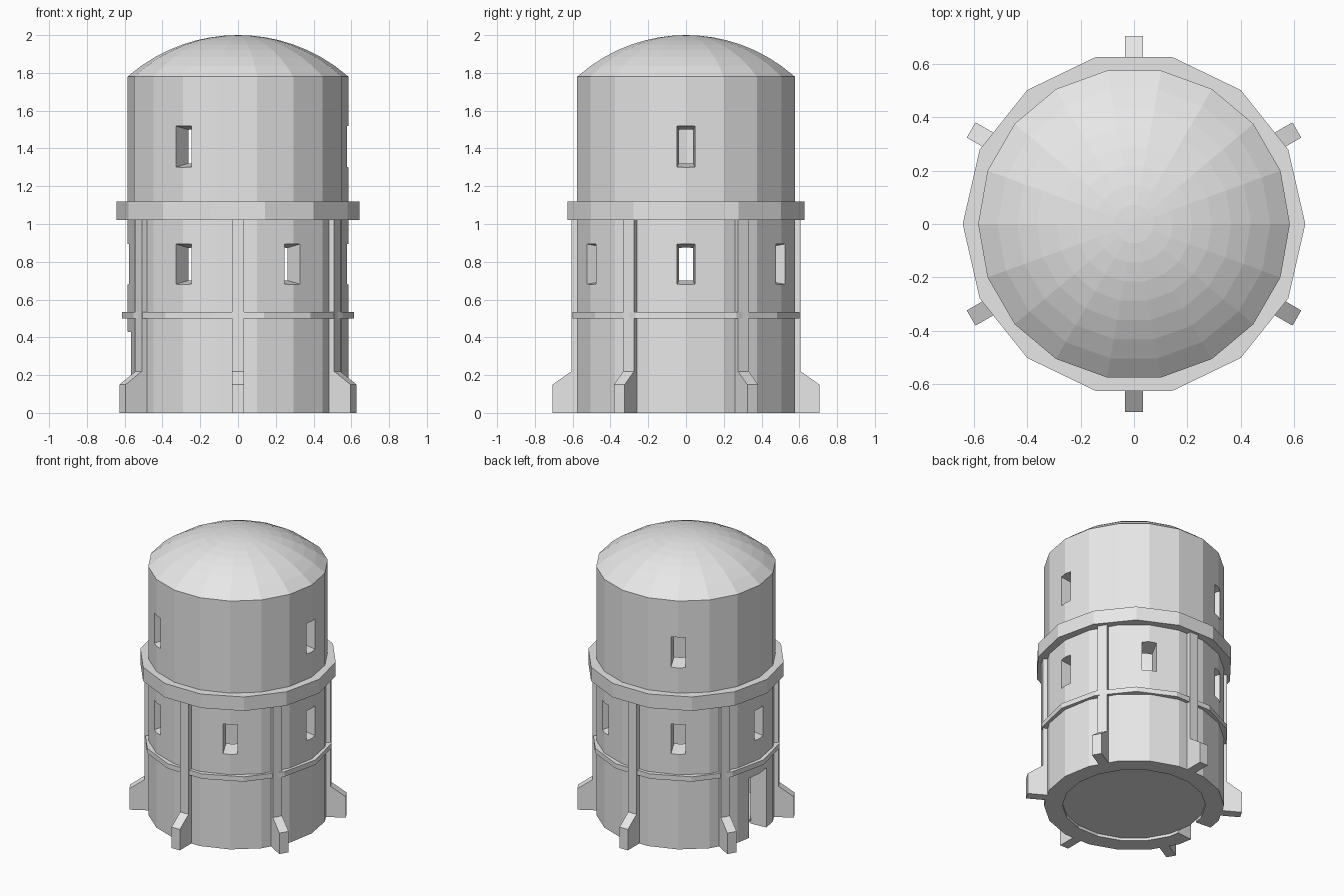
import bpy, bmesh
from math import cos, sin, pi, radians, sqrt
from mathutils import Matrix

cube = bpy.data.objects.get("Cube")
if cube:
    bpy.data.objects.remove(cube, do_unlink=True)

stone = bpy.data.materials.new("pale_grey_stone")
stone.use_nodes = True
stone.diffuse_color = (0.8, 0.8, 0.8, 1)
stone.node_tree.nodes["Principled BSDF"].inputs["Base Color"].default_value = (0.8, 0.8, 0.8, 1)

SIDES, OUTER, INNER = 18, 0.585, 0.465
EAVES, TOP = 1.78, 2.0


def finish(name, bm):
    bmesh.ops.recalc_face_normals(bm, faces=bm.faces)
    mesh = bpy.data.meshes.new(name)
    bm.to_mesh(mesh)
    bm.free()
    mesh.materials.append(stone)
    obj = bpy.data.objects.new(name, mesh)
    bpy.context.collection.objects.link(obj)
    return obj


def lathe(name, profile, sides):
    """Spin a closed (radius, height) profile into a solid of flat sides."""
    bm = bmesh.new()
    rings = []
    for k in range(sides):
        a = 2 * pi * k / sides
        rings.append([bm.verts.new((r * cos(a), r * sin(a), z)) for r, z in profile])
    n = len(profile)
    for k in range(sides):
        p, q = rings[k], rings[(k + 1) % sides]
        for i in range(n):
            j = (i + 1) % n
            bm.faces.new((p[i], q[i], q[j], p[j]))
    bmesh.ops.remove_doubles(bm, verts=bm.verts, dist=1e-5)
    return finish(name, bm)


def band(name, inner, outer, z0, z1, sides):
    return lathe(name, [(inner, z0), (outer, z0), (outer, z1), (inner, z1)], sides)


def add_opening(bm, angle, half_width, z0, z1, splay, floor_splay):
    """Block that narrows towards the inside of the wall."""
    turn = Matrix.Rotation(radians(angle), 4, 'Z')
    loops = []
    for r in (0.4, 0.65):
        s = splay * (OUTER - r) / (OUTER - INNER)
        w, low, high = half_width - s / 2, z0 + s * floor_splay, z1 - s
        loops.append([bm.verts.new(turn @ v) for v in (
            Matrix.Translation((r, -w, low)).to_translation(),
            Matrix.Translation((r, w, low)).to_translation(),
            Matrix.Translation((r, w, high)).to_translation(),
            Matrix.Translation((r, -w, high)).to_translation())])
    a, b = loops
    bm.faces.new(a[::-1])
    bm.faces.new(b)
    for i in range(4):
        j = (i + 1) % 4
        bm.faces.new((a[i], a[j], b[j], b[i]))


# Hollow tower wall
wall = band("tower_wall", INNER, OUTER, 0, EAVES, SIDES)

# Window and door openings cut through the wall
bm = bmesh.new()
for angle in range(0, 360, 60):
    add_opening(bm, angle, 0.048, 0.68, 0.895, 0.02, 1)
for angle in range(0, 360, 120):
    add_opening(bm, angle, 0.048, 1.30, 1.52, 0.02, 1)
add_opening(bm, 180, 0.1, -0.05, 0.43, 0.02, 0)
cutter = finish("opening_cutter", bm)
cutter.hide_render = True

cut = wall.modifiers.new("openings", 'BOOLEAN')
cut.operation = 'DIFFERENCE'
cut.solver = 'EXACT'
cut.object = cutter
bpy.context.view_layer.objects.active = wall
bpy.ops.object.modifier_apply(modifier=cut.name)
bpy.data.objects.remove(cutter, do_unlink=True)

# Floor, set slightly above the ground
band("floor", 0, INNER + 0.003, 0.02, 0.04, SIDES)

# Shallow domed roof
rise = TOP - EAVES
sphere = (OUTER ** 2 + rise ** 2) / (2 * rise)
dome = [(0, EAVES)]
for i in range(8, -1, -1):
    r = OUTER * i / 8
    dome.append((r, TOP - sphere + sqrt(sphere ** 2 - r ** 2)))
lathe("domed_roof", dome, SIDES)

# Ledges around the wall
band("upper_ledge", 0.54, 0.643, 1.02, 1.12, 14)
band("lower_ledge", 0.54, 0.615, 0.50, 0.535, 14)

# Pilasters with buttress feet
side_profile = [(0.53, 0), (0.706, 0), (0.706, 0.15), (0.607, 0.22),
                (0.607, 1.03), (0.53, 1.03)]
for k in range(6):
    bm = bmesh.new()
    face = bm.faces.new([bm.verts.new((r, -0.033, z)) for r, z in side_profile])
    out = bmesh.ops.extrude_face_region(bm, geom=[face])
    moved = [v for v in out["geom"] if isinstance(v, bmesh.types.BMVert)]
    bmesh.ops.translate(bm, verts=moved, vec=(0, 0.066, 0))
    bmesh.ops.rotate(bm, verts=bm.verts, matrix=Matrix.Rotation(radians(30 + 60 * k), 3, 'Z'))
    finish(f"buttress_{k + 1}", bm)
